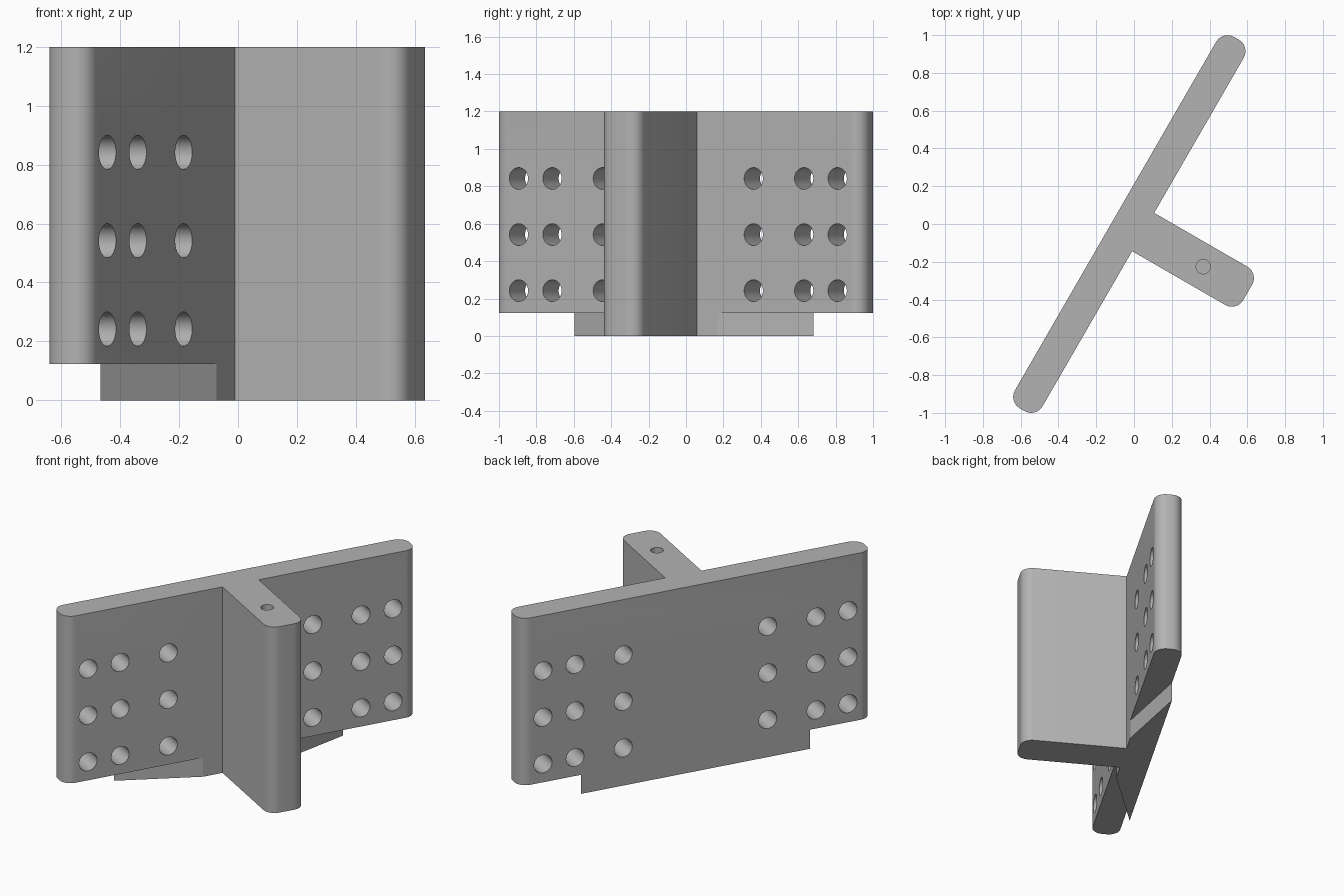
import bpy, bmesh
from math import cos, sin, pi, radians
from mathutils import Matrix, Vector

cube = bpy.data.objects.get("Cube")
if cube:
    bpy.data.objects.remove(cube, do_unlink=True)

# Main sizes, in the bracket's own frame: x along the plate, -y along the stem
HALF_LEN, BACK, FRONT = 1.135, 0.106, -0.063
STEM_HALF, STEM_END = 0.117, -0.702
HEIGHT, STEP, RADIUS = 1.2, 0.123, 0.07
WEDGE_TIP, WEDGE_ROOT = 0.738, 0.243

grey = bpy.data.materials.new("plain grey")
grey.use_nodes = True
colour = (0.45, 0.45, 0.45, 1)
grey.diffuse_color = colour
grey.node_tree.nodes["Principled BSDF"].inputs["Base Color"].default_value = colour


def rounded(points, steps=8):
    """Outline from (x, y, radius) corners, all right-angled."""
    out = []
    for i, (x, y, r) in enumerate(points):
        p = Vector((x, y))
        if r == 0:
            out.append(p)
            continue
        a = (Vector(points[i - 1][:2]) - p).normalized()
        b = (Vector(points[(i + 1) % len(points)][:2]) - p).normalized()
        centre = p + (a + b) * r
        for k in range(steps + 1):
            t = k / steps * pi / 2
            out.append(centre - (b * cos(t) + a * sin(t)) * r)
    return out


def prism(name, outline, z0, z1):
    bm = bmesh.new()
    face = bm.faces.new([bm.verts.new((p[0], p[1], z0)) for p in outline])
    top = bmesh.ops.extrude_face_region(bm, geom=[face])["geom"]
    verts = [v for v in top if isinstance(v, bmesh.types.BMVert)]
    bmesh.ops.translate(bm, verts=verts, vec=(0, 0, z1 - z0))
    bmesh.ops.recalc_face_normals(bm, faces=bm.faces)
    return finish(name, bm)


def finish(name, bm):
    mesh = bpy.data.meshes.new(name)
    bm.to_mesh(mesh)
    bm.free()
    mesh.materials.append(grey)
    obj = bpy.data.objects.new(name, mesh)
    bpy.context.collection.objects.link(obj)
    return obj


def cut(target, cutter):
    cutter.hide_render = True
    mod = target.modifiers.new("cut", 'BOOLEAN')
    mod.operation, mod.solver, mod.object = 'DIFFERENCE', 'EXACT', cutter
    bpy.context.view_layer.objects.active = target
    bpy.ops.object.modifier_apply(modifier=mod.name)
    bpy.data.objects.remove(cutter, do_unlink=True)


# T-shaped body: plate and stem with rounded outer corners
R = RADIUS
bracket = prism("t_bracket", rounded([
    (-HALF_LEN, BACK, R), (-HALF_LEN, FRONT, R), (-STEM_HALF, FRONT, 0),
    (-STEM_HALF, STEM_END, R), (STEM_HALF, STEM_END, R),
    (STEM_HALF, FRONT, 0), (HALF_LEN, FRONT, R), (HALF_LEN, BACK, R),
]), 0, HEIGHT)

# Undercut below each plate wing, leaving a tapered foot
slope = (WEDGE_TIP - WEDGE_ROOT) / (BACK - FRONT)
near, far = FRONT - 0.02, BACK + 0.04
for s in (-1, 1):
    cut(bracket, prism("undercut", [
        (s * (WEDGE_ROOT + slope * (near - FRONT)), near),
        (s * (WEDGE_ROOT + slope * (far - FRONT)), far),
        (s * 1.3, far), (s * 1.3, near)], -0.1, STEP))

# Three by three grid of through holes in each wing
bm = bmesh.new()
for s in (-1, 1):
    for x in (0.466, 0.777, 0.984):
        for z in (0.242, 0.542, 0.842):
            bmesh.ops.create_cone(
                bm, cap_ends=True, segments=32, radius1=0.058, radius2=0.058, depth=0.5,
                matrix=Matrix.Translation((s * x, 0, z)) @ Matrix.Rotation(pi / 2, 4, 'X'))
cut(bracket, finish("plate_holes", bm))

# Blind hole in the top of the stem
bm = bmesh.new()
bmesh.ops.create_cone(bm, cap_ends=True, segments=32, radius1=0.038, radius2=0.038,
                      depth=0.6, matrix=Matrix.Translation((0, -0.43, HEIGHT)))
cut(bracket, finish("stem_hole", bm))

# Turn into place and smooth the rounded parts
bracket.data.transform(Matrix.Translation((-0.006, -0.011, 0)) @ Matrix.Rotation(radians(60), 4, 'Z'))
bpy.ops.object.select_all(action='DESELECT')
bracket.select_set(True)
bpy.context.view_layer.objects.active = bracket
bpy.ops.object.shade_smooth_by_angle(angle=radians(16))
